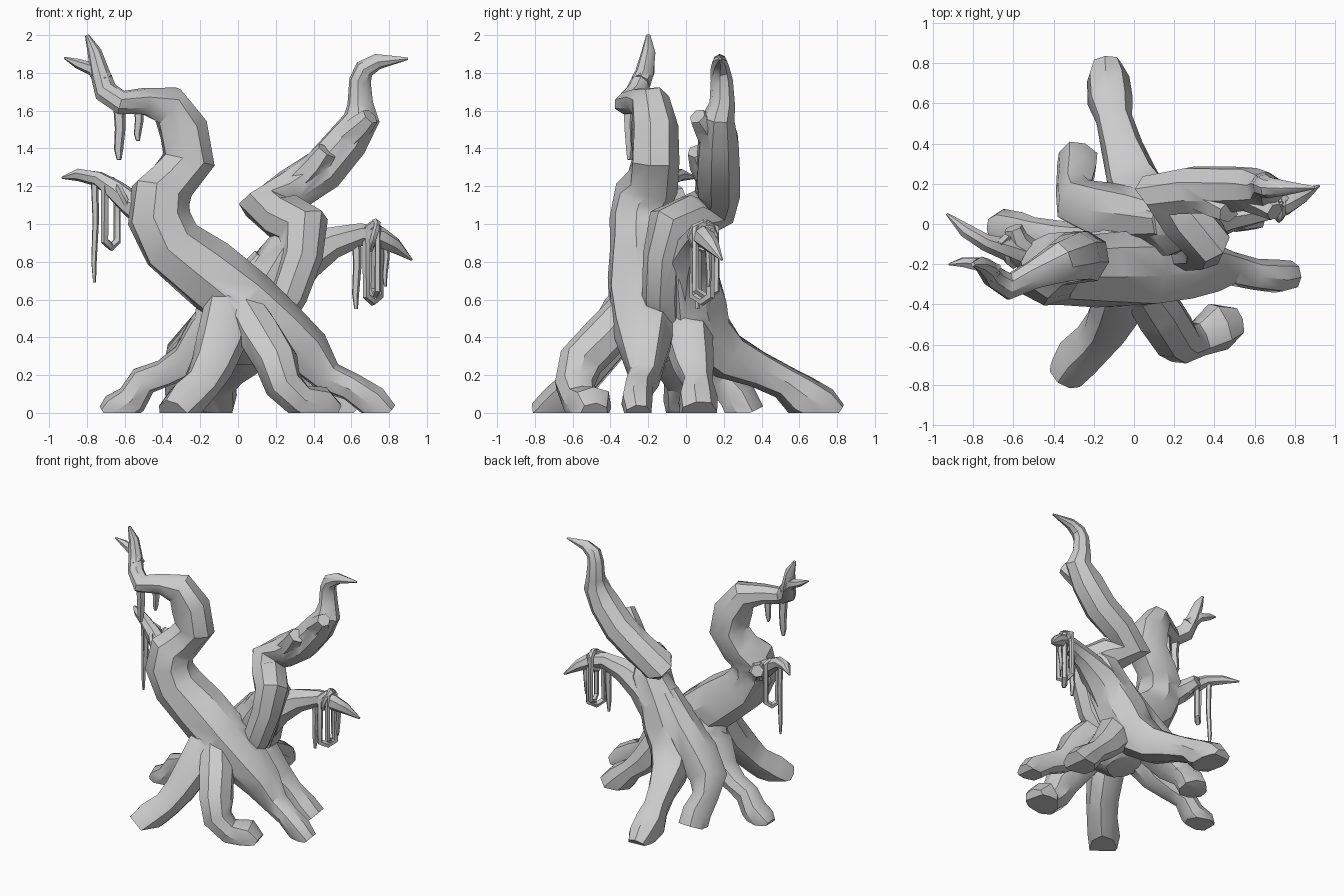
import bpy, bmesh, math, random
from mathutils import Vector
random.seed(4)
limbs = bpy.data.collections.new("limbs")
bpy.context.scene.collection.children.link(limbs)


def tube(name, pts, sides=8, jitter=0.05, ridge=0.0, cut=False, limb=True):
    """Faceted limb through (x, y, z, radius) stations, mitred at the bends."""
    P = [Vector(p[:3]) for p in pts]
    bm = bmesh.new()
    rings, n = [], None
    for i, p in enumerate(P):
        a = (p - P[i - 1]).normalized() if i else None
        b = (P[i + 1] - p).normalized() if i < len(P) - 1 else None
        a, b = a or b, b or a
        t = (a + b).normalized()
        if n is None:
            n = t.orthogonal()
        n = (n - t * n.dot(t)).normalized()
        w = t.cross(n)
        bend = (a - b).normalized()
        stretch = min(1 / max(a.dot(t), 0.1), 1.25) - 1
        ring = []
        for k in range(sides):
            ang = 2 * math.pi * k / sides
            r = pts[i][3] * (1.04 + random.uniform(-jitter, jitter) + ridge * (-1) ** k)
            v = (n * math.cos(ang) + w * math.sin(ang)) * r
            ring.append(bm.verts.new(p + v + bend * v.dot(bend) * stretch))
        rings.append(ring)
    for r0, r1 in zip(rings, rings[1:]):
        for k in range(sides):
            j = (k + 1) % sides
            bm.faces.new((r0[k], r0[j], r1[j], r1[k]))
    bm.faces.new(rings[0][::-1])
    bm.faces.new(rings[-1])
    if cut:  # flat foot on the ground
        g = bm.verts[:] + bm.edges[:] + bm.faces[:]
        res = bmesh.ops.bisect_plane(bm, geom=g, plane_co=(0, 0, 0), plane_no=(0, 0, 1), clear_inner=True)
        edges = [e for e in res['geom_cut'] if isinstance(e, bmesh.types.BMEdge)]
        bmesh.ops.holes_fill(bm, edges=edges, sides=0)
    bmesh.ops.recalc_face_normals(bm, faces=bm.faces[:])
    me = bpy.data.meshes.new(name)
    bm.to_mesh(me)
    bm.free()
    me.shade_smooth()
    me.set_sharp_from_angle(angle=math.radians(38))
    ob = bpy.data.objects.new(name, me)
    (limbs if limb else bpy.context.scene.collection).objects.link(ob)
    return ob


# Left trunk: runs from the right-hand root diagonally up, then hooks over
tube("left_trunk", [
    (0.78, -0.25, -0.01, 0.07), (0.71, -0.26, 0.06, 0.085), (0.60, -0.25, 0.135, 0.075),
    (0.48, -0.22, 0.19, 0.085), (0.37, -0.22, 0.32, 0.125), (0.23, -0.22, 0.43, 0.165),
    (0.04, -0.22, 0.58, 0.19), (-0.17, -0.225, 0.75, 0.185), (-0.35, -0.235, 0.89, 0.165),
    (-0.42, -0.24, 1.03, 0.155), (-0.41, -0.22, 1.15, 0.15), (-0.35, -0.17, 1.22, 0.135),
    (-0.26, -0.16, 1.34, 0.13), (-0.29, -0.165, 1.50, 0.13), (-0.37, -0.19, 1.63, 0.10),
    (-0.50, -0.25, 1.65, 0.07), (-0.62, -0.31, 1.645, 0.06), (-0.70, -0.26, 1.70, 0.055),
    (-0.73, -0.22, 1.80, 0.048), (-0.76, -0.20, 1.91, 0.035), (-0.80, -0.20, 2.0, 0.01)],
    ridge=0.02, cut=True)
tube("left_fork_spike", [(-0.70, -0.24, 1.75, 0.05), (-0.77, -0.2, 1.82, 0.035),
                         (-0.85, -0.19, 1.85, 0.025), (-0.92, -0.2, 1.88, 0.005)], 6)

# Left side branch
tube("left_side_branch", [
    (-0.45, -0.2, 1.05, 0.10), (-0.57, -0.15, 1.11, 0.065), (-0.65, -0.12, 1.18, 0.055),
    (-0.74, -0.09, 1.24, 0.04), (-0.84, -0.03, 1.26, 0.033), (-0.93, 0.05, 1.245, 0.006)], 7)
tube("left_branch_stub", [(-0.50, -0.17, 1.08, 0.08), (-0.58, -0.08, 1.14, 0.055), (-0.60, -0.02, 1.16, 0.045)], 6)

# Right trunk: zigzag
tube("right_trunk", [
    (0.14, -0.12, 0.44, 0.10), (0.27, -0.13, 0.63, 0.10), (0.34, -0.12, 0.83, 0.105),
    (0.35, -0.08, 0.98, 0.12), (0.25, 0.04, 1.03, 0.125), (0.16, 0.15, 1.09, 0.12),
    (0.29, 0.17, 1.18, 0.115), (0.45, 0.17, 1.29, 0.115), (0.58, 0.17, 1.44, 0.11),
    (0.655, 0.17, 1.56, 0.085), (0.645, 0.19, 1.64, 0.065), (0.645, 0.19, 1.76, 0.055),
    (0.67, 0.18, 1.82, 0.05), (0.74, 0.18, 1.86, 0.038), (0.90, 0.18, 1.875, 0.006)])
tube("right_upper_stub", [(0.33, 0.14, 1.22, 0.08), (0.42, 0.09, 1.32, 0.07), (0.47, 0.06, 1.39, 0.055)], 6)
tube("right_tip_stub", [(0.58, 0.13, 1.46, 0.07), (0.66, 0.09, 1.53, 0.06), (0.70, 0.06, 1.57, 0.045)], 6)

# Back trunk: from the rear root through to the right trunk
tube("back_trunk", [
    (-0.135, 0.79, -0.02, 0.075), (-0.13, 0.72, 0.03, 0.105), (-0.12, 0.61, 0.09, 0.11),
    (-0.10, 0.52, 0.16, 0.09), (-0.06, 0.38, 0.23, 0.10), (-0.01, 0.22, 0.30, 0.13),
    (0.05, 0.08, 0.42, 0.16), (0.13, 0.03, 0.58, 0.18), (0.22, 0.01, 0.74, 0.16),
    (0.31, 0.01, 0.91, 0.125), (0.34, -0.03, 0.99, 0.09)],
    ridge=0.03, cut=True)
tube("right_side_branch", [
    (0.20, 0.02, 0.68, 0.15), (0.35, 0.03, 0.82, 0.12), (0.50, 0.05, 0.90, 0.08),
    (0.65, 0.07, 0.945, 0.058), (0.75, 0.10, 0.93, 0.055), (0.83, 0.14, 0.885, 0.04), (0.92, 0.19, 0.81, 0.006)], 7)

# Core where trunks and roots merge
tube("trunk_core", [(0.0, -0.12, 0.28, 0.12), (0.01, -0.14, 0.38, 0.24), (0.02, -0.14, 0.55, 0.22), (0.05, -0.12, 0.7, 0.1)],
     10, ridge=0.04)

# Roots with knees and flat feet
roots = {
    "front_right_root": [(-0.02, -0.20, 0.68, 0.10), (0.05, -0.33, 0.52, 0.11), (0.12, -0.43, 0.40, 0.12),
                         (0.20, -0.56, 0.27, 0.115), (0.24, -0.59, 0.15, 0.10), (0.32, -0.57, 0.07, 0.085),
                         (0.42, -0.51, 0.03, 0.12), (0.50, -0.49, -0.02, 0.08)],
    "front_left_root": [(-0.05, -0.20, 0.70, 0.10), (-0.07, -0.33, 0.54, 0.11), (-0.09, -0.42, 0.37, 0.125),
                        (-0.14, -0.52, 0.24, 0.11), (-0.20, -0.59, 0.14, 0.10), (-0.28, -0.67, 0.06, 0.105),
                        (-0.34, -0.75, -0.01, 0.09)],
    "left_root": [(-0.02, -0.14, 0.60, 0.12), (-0.15, -0.12, 0.42, 0.13), (-0.27, -0.09, 0.28, 0.095),
                  (-0.39, -0.06, 0.21, 0.075), (-0.50, -0.04, 0.17, 0.075), (-0.56, -0.03, 0.07, 0.085),
                  (-0.65, -0.02, 0.01, 0.09), (-0.70, -0.02, -0.02, 0.06)],
    "back_left_root": [(0.17, 0.02, 0.80, 0.10), (0.03, 0.04, 0.60, 0.13), (-0.13, 0.06, 0.42, 0.14),
                       (-0.27, 0.11, 0.29, 0.12), (-0.30, 0.19, 0.18, 0.085), (-0.285, 0.27, 0.09, 0.095),
                       (-0.285, 0.32, -0.01, 0.10)],
    "back_right_root": [(0.08, -0.02, 0.58, 0.14), (0.20, 0.01, 0.40, 0.13), (0.32, 0.04, 0.25, 0.105),
                        (0.42, 0.06, 0.16, 0.08), (0.51, 0.06, 0.07, 0.105), (0.59, 0.07, -0.01, 0.10)],
}
for name, pts in roots.items():
    tube(name, pts, ridge=0.03, cut=True)

# Fuse all limbs into one skin
tree = bpy.data.objects.new("tree_body", bpy.data.meshes.new("tree_body"))
bpy.context.scene.collection.objects.link(tree)
first = limbs.objects["left_trunk"]
tree.data = first.data.copy()
bpy.data.objects.remove(first)
mod = tree.modifiers.new("fuse", 'BOOLEAN')
mod.operation, mod.operand_type, mod.solver = 'UNION', 'COLLECTION', 'EXACT'
mod.collection, mod.use_self = limbs, True
fused = bpy.data.meshes.new_from_object(tree.evaluated_get(bpy.context.evaluated_depsgraph_get()))
tree.modifiers.clear()
tree.data = fused
fused.shade_smooth()
fused.set_sharp_from_angle(angle=math.radians(38))
for ob in list(limbs.objects):
    bpy.data.objects.remove(ob)


# Hanging moss strands and loops
def strand(name, x, y, top, bottom, r):
    h = top - bottom
    tube(name, [(x, y, top, r), (x + 0.006, y, top - h * 0.4, r * 0.9),
                (x - 0.003, y + 0.005, top - h * 0.8, r * 0.75), (x, y, bottom, r * 0.4)], 5, limb=False)


def loop(name, x0, x1, y0, y1, top, bottom, r):
    xm, ym = (x0 + x1) / 2, (y0 + y1) / 2
    tube(name, [(xm, ym, top + 0.03, r), (x0, y0, top, r), (x0, y0, bottom + 0.05, r), (xm, ym, bottom + r, r),
                (x1, y1, bottom + 0.05, r), (x1, y1, top, r), (xm, ym, top + 0.035, r)], 5, limb=False)


for i, s in enumerate([(-0.76, -0.08, 1.24, 0.69, 0.02), (-0.63, -0.30, 1.62, 1.34, 0.032),
                       (-0.53, -0.26, 1.63, 1.44, 0.026), (0.625, 0.06, 0.95, 0.55, 0.025),
                       (0.78, 0.12, 0.93, 0.67, 0.018)]):
    strand("moss_strand_%d" % i, *s)
loop("left_moss_loop", -0.705, -0.64, -0.13, -0.07, 1.2, 0.86, 0.02)
loop("right_moss_loop", 0.68, 0.75, 0.04, 0.13, 0.97, 0.57, 0.02)
loop("right_moss_loop_back", 0.71, 0.74, 0.16, 0.05, 0.98, 0.60, 0.017)


# Vine rings wrapped around the side branches
def wrap(name, c, r, tilt, t):
    ang = [2 * math.pi * k / 8 for k in range(9)]
    tube(name, [(c[0] + r * math.sin(a) * tilt, c[1] + r * math.cos(a), c[2] + r * math.sin(a), t) for a in ang],
         5, 0, limb=False)


wrap("left_vine_ring", (-0.60, -0.13, 1.13), 0.075, -0.5, 0.018)
wrap("right_vine_ring", (0.72, 0.09, 0.935), 0.068, 0.3, 0.016)
